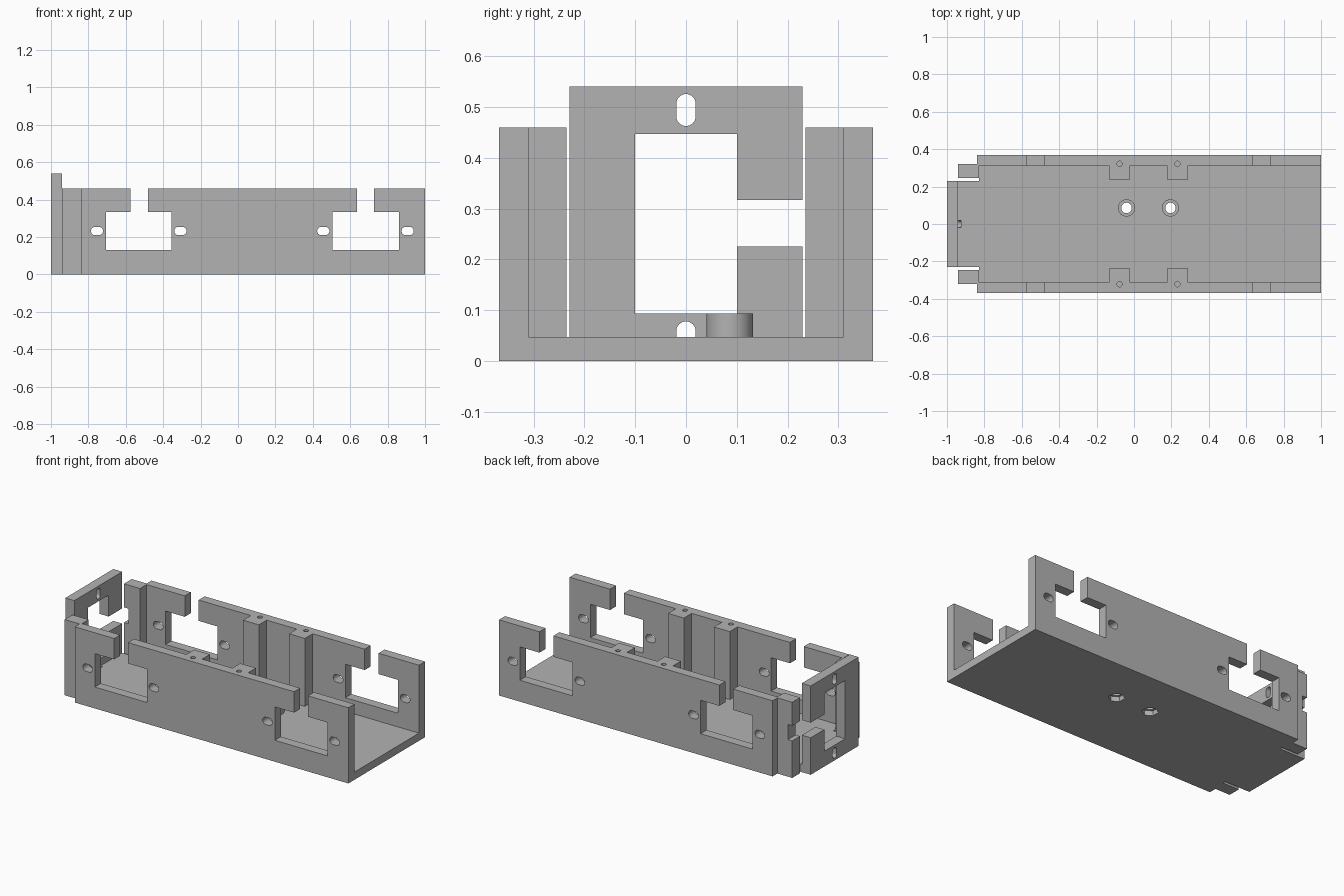
import bpy
import math

cube = bpy.data.objects.get("Cube")
if cube:
    bpy.data.objects.remove(cube, do_unlink=True)

grey = bpy.data.materials.new("plain_grey")
grey.use_nodes = True
grey.diffuse_color = (0.45, 0.45, 0.45, 1)
grey.node_tree.nodes["Principled BSDF"].inputs["Base Color"].default_value = (0.45, 0.45, 0.45, 1)


def finish(ob, name):
    ob.name = name
    ob.data.materials.clear()
    ob.data.materials.append(grey)
    return ob


def box(name, x, y, z):
    """Box from its (low, high) range on each axis."""
    spans = [sorted(s) for s in (x, y, z)]
    bpy.ops.mesh.primitive_cube_add(size=1, location=[(a + b) / 2 for a, b in spans])
    ob = bpy.context.object
    ob.scale = [b - a for a, b in spans]
    bpy.ops.object.transform_apply(location=True, rotation=False, scale=True)
    return finish(ob, name)


def rod(name, centre, radius, depth, sides=32, rotation=(0, 0, 0)):
    bpy.ops.mesh.primitive_cylinder_add(vertices=sides, radius=radius, depth=depth,
                                        location=centre, rotation=rotation)
    bpy.ops.object.transform_apply(location=True, rotation=True, scale=True)
    return finish(bpy.context.object, name)


def combine(ob, tool, operation):
    """Apply one boolean and discard the tool."""
    tool.hide_render = True
    mod = ob.modifiers.new("combine", 'BOOLEAN')
    mod.operation = operation
    mod.solver = 'EXACT'
    mod.object = tool
    bpy.context.view_layer.objects.active = ob
    bpy.ops.object.modifier_apply(modifier=mod.name)
    bpy.data.objects.remove(tool, do_unlink=True)


def cut(ob, tool):
    combine(ob, tool, 'DIFFERENCE')


def add(ob, tool):
    combine(ob, tool, 'UNION')


def cut_slot(ob, axis, centre, length, width, depth):
    """Round-ended slot through ob: along x if cut on y, upright if cut on x."""
    r, half = width / 2, (length - width) / 2
    x, y, z = centre
    if axis == 'Y':
        turn = (math.pi / 2, 0, 0)
        ends = [(x - half, y, z), (x + half, y, z)]
        tool = box("slot_cutter", (x - half, x + half), (y - depth / 2, y + depth / 2), (z - r, z + r))
    else:
        turn = (0, math.pi / 2, 0)
        ends = [(x, y, z - half), (x, y, z + half)]
        tool = box("slot_cutter", (x - depth / 2, x + depth / 2), (y - r, y + r), (z - half, z + half))
    for end in ends:
        add(tool, rod("slot_end", end, r, depth, rotation=turn))
    cut(ob, tool)


H, FLOOR = 0.46, 0.047
INNER, OUTER = 0.31, 0.368

# Floor with narrow neck toward the end plate
floor = box("floor", (-0.84, 1), (-INNER, INNER), (0, FLOOR))
add(floor, box("neck", (-0.94, -0.8), (-0.23, 0.23), (0, FLOOR)))
for s in (-1, 1):
    cut(floor, box("gap", (-0.9, -0.83), (s * 0.23, s * 0.247), (-0.1, 0.1)))

# Screw bosses with nut pockets underneath
for x in (-0.04, 0.195):
    add(floor, rod("boss", (x, 0.086, 0.056), 0.046, 0.074))
    cut(floor, rod("screw_hole", (x, 0.086, 0.05), 0.028, 0.3))
    cut(floor, rod("nut_pocket", (x, 0.086, 0), 0.046, 0.06, sides=6))

# Side walls with pillars, corner posts and keyhole windows
for s, name in ((-1, "front_wall"), (1, "back_wall")):
    wall = box(name, (-0.84, 1), (s * INNER, s * OUTER), (0, H))
    for x in (-0.077, 0.232):
        add(wall, box("pillar", (x - 0.053, x + 0.053), (s * 0.235, s * 0.34), (FLOOR, H)))
        cut(wall, rod("pin_hole", (x, s * 0.322, H), 0.014, 0.2, sides=24))
    add(wall, box("corner_post", (-0.94, -0.832), (s * 0.247, s * 0.322), (0, H)))
    if s > 0:
        cut(wall, box("post_notch", (-1, -0.91), (0.2, 0.4), (0.225, 0.317)))
    for x0, x1, n0, n1 in ((-0.705, -0.355, -0.575, -0.482), (0.505, 0.86, 0.635, 0.728)):
        cut(wall, box("window", (x0, x1), (s * 0.3, s * 0.4), (0.13, 0.333)))
        cut(wall, box("window_neck", (n0, n1), (s * 0.3, s * 0.4), (0.3, 0.6)))
        for x in (x0 - 0.049, x1 + 0.047):
            cut_slot(wall, 'Y', (x, s * 0.34, 0.232), 0.065, 0.045, 0.2)

# End plate with side-opening window and mounting slots
plate = box("end_plate", (-1, -0.94), (-0.23, 0.23), (0, 0.54))
cut(plate, box("opening", (-1.1, -0.9), (-0.1, 0.1), (0.093, 0.447)))
cut(plate, box("side_opening", (-1.1, -0.9), (0.05, 0.3), (0.225, 0.317)))
cut_slot(plate, 'X', (-0.97, 0, 0.494), 0.063, 0.038, 0.2)
for part in (plate, floor):
    cut_slot(part, 'X', (-0.975, 0, 0.046), 0.063, 0.038, 0.1)

# Crisp machined edges, smooth bores
for ob in bpy.data.objects:
    if ob.type == 'MESH' and ob.name in ("floor", "front_wall", "back_wall", "end_plate"):
        bpy.ops.object.select_all(action='DESELECT')
        ob.select_set(True)
        bpy.context.view_layer.objects.active = ob
        bpy.ops.object.shade_smooth_by_angle(angle=math.radians(30))
